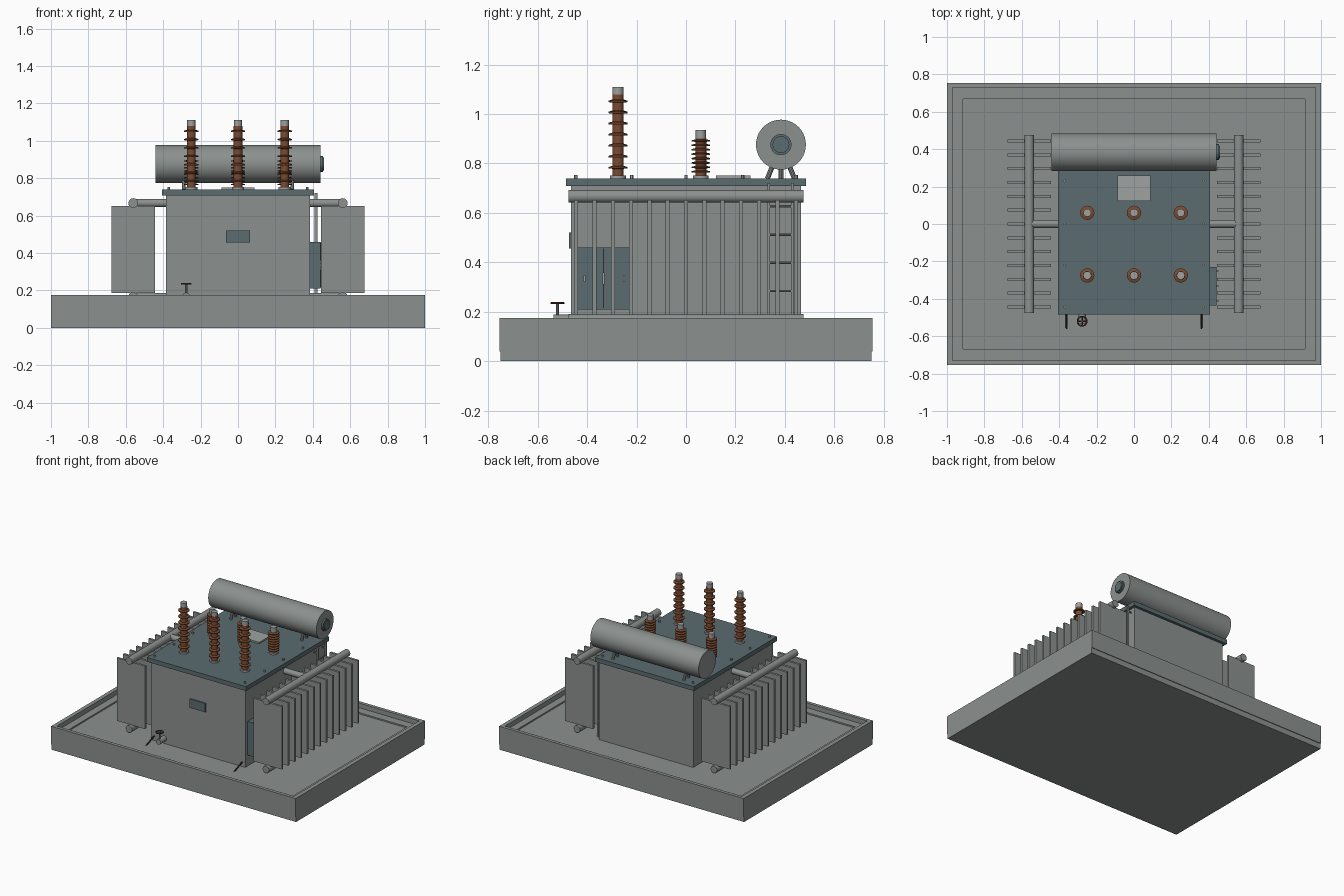
import bpy, bmesh, math
from mathutils import Vector

if "Cube" in bpy.data.objects:
    bpy.data.objects.remove(bpy.data.objects["Cube"])


def material(name, r, g, b):
    m = bpy.data.materials.new(name)
    m.use_nodes = True
    m.diffuse_color = (r, g, b, 1)
    m.node_tree.nodes["Principled BSDF"].inputs["Base Color"].default_value = (r, g, b, 1)
    return m


GREY = material("grey paint", .26, .285, .275)
TEAL = material("blue grey paint", .105, .15, .16)
BROWN = material("brown porcelain", .2, .07, .03)
METAL = material("bare metal", .34, .36, .35)
DARK = material("dark steel", .03, .025, .02)
RUST = material("handwheel brown", .1, .04, .025)


def finish(name, bm, mat, smooth=False):
    bmesh.ops.recalc_face_normals(bm, faces=bm.faces)
    me = bpy.data.meshes.new(name)
    bm.to_mesh(me)
    bm.free()
    me.materials.append(mat)
    ob = bpy.data.objects.new(name, me)
    bpy.context.collection.objects.link(ob)
    if smooth:
        bpy.ops.object.select_all(action='DESELECT')
        ob.select_set(True)
        bpy.context.view_layer.objects.active = ob
        bpy.ops.object.shade_smooth_by_angle(angle=math.radians(35))
    return ob


def box(name, x, y, z, mat):
    """Box from (min, max) pairs."""
    bm = bmesh.new()
    bmesh.ops.create_cube(bm, size=1)
    for v in bm.verts:
        for i, (lo, hi) in enumerate((x, y, z)):
            v.co[i] = lo if v.co[i] < 0 else hi
    return finish(name, bm, mat)


def rod(name, a, b, r, mat, sides=20):
    """Cylinder between two points."""
    a, b = Vector(a), Vector(b)
    bm = bmesh.new()
    bmesh.ops.create_cone(bm, cap_ends=True, segments=sides, radius1=r, radius2=r, depth=(b - a).length)
    q = Vector((0, 0, 1)).rotation_difference(b - a)
    for v in bm.verts:
        v.co = q @ v.co + (a + b) / 2
    return finish(name, bm, mat, True)


def loft(name, rings, mat, smooth=False):
    """Skin of stacked rings, capped at both ends."""
    bm = bmesh.new()
    loops = [[bm.verts.new(p) for p in ring] for ring in rings]
    n = len(loops[0])
    for lo, hi in zip(loops, loops[1:]):
        for i in range(n):
            j = (i + 1) % n
            bm.faces.new((lo[i], lo[j], hi[j], hi[i]))
    bm.faces.new(loops[0])
    bm.faces.new(loops[-1])
    return finish(name, bm, mat, smooth)


def lathe(name, x, y, profile, mat, sides=20):
    turn = [2 * math.pi * i / sides for i in range(sides)]
    return loft(name, [[(x + r * math.cos(t), y + r * math.sin(t), z) for t in turn]
                       for r, z in profile], mat, True)


# Bund tray with raised rim
tray = [(1, .75, 0), (1, .75, .04), (1, .755, .04), (1, .755, .175), (.97, .73, .175),
        (.97, .73, .14), (.915, .668, .14), (.915, .668, .13)]
loft("bund_tray", [[(-x, -y, z), (x, -y, z), (x, y, z), (-x, y, z)] for x, y, z in tray], GREY)

# Tank, cover, hatch and nameplate
box("tank", (-.385, .385), (-.465, .465), (.13, .71), GREY)
box("tank_cover", (-.405, .405), (-.485, .485), (.708, .74), TEAL)
box("cover_hatch", (-.088, .088), (.122, .26), (.74, .751), METAL)
box("nameplate", (-.064, .064), (-.474, -.465), (.455, .52), TEAL)
for x in (-.37, .37):
    for y in (-.445, -.22, 0, .23, .445):
        rod("cover_bolt", (x, y, .735), (x, y, .753), .007, METAL, 6)

# Radiator banks on both sides
FINS = 13
for s, side in ((1, "left"), (-1, "right")):
    for i in range(FINS):
        y = -.444 + .074 * i
        box(side + "_radiator_fin", sorted((s * .445, s * .675)), (y - .008, y + .008), (.187, .652), GREY)
    for z in (.667, .165):
        rod(side + "_radiator_header", (s * .56, -.475, z), (s * .56, .475, z), .026, GREY)
        rod(side + "_radiator_pipe", (s * .38, 0, z), (s * .56, 0, z), .022, GREY)


# Bushings: porcelain with conical sheds, metal terminal on top
def bushing(name, x, y, bottom, top, cap, sheds, core, rim):
    step = (top - bottom) / sheds
    profile = [(core, .74)]
    for i in range(sheds):
        z = bottom + step * i
        t = min(.012, step * .55)
        profile += [(core, z + step * .3), (rim, z + step * .3 + .001),
                    (rim, z + step * .3 + t * .6), (core, z + step * .3 + t)]
    profile.append((core, top))
    lathe(name + "_porcelain", x, y, profile, BROWN)
    rod(name + "_flange", (x, y, .738), (x, y, .752), core + .01, METAL)
    rod(name + "_terminal", (x, y, top), (x, y, cap), core - .001, METAL)


for x in (-.25, 0, .25):
    bushing("high_voltage_bushing", x, -.275, .765, 1.078, 1.11, 7, .023, .038)
    bushing("low_voltage_bushing", x, .06, .757, .9, .935, 8, .022, .038)

# Oil conservator with end gauge and splayed legs
CY, CZ = .384, .876
rod("conservator", (-.442, CY, CZ), (.442, CY, CZ), .101, GREY, 40)
rod("oil_gauge_rim", (.44, CY, CZ), (.454, CY, CZ), .043, TEAL)
rod("oil_gauge_face", (.454, CY, CZ), (.461, CY, CZ), .034, TEAL)
for x in (-.29, .29):
    for foot, head in ((-.055, -.03), (0, 0), (.055, .03)):
        rod("conservator_leg", (x, CY + foot, .738), (x, CY + head, .8), .01, GREY, 10)

# Control cabinet with door seam and handles
box("control_cabinet", (.38, .442), (-.436, -.23), (.21, .46), TEAL)
box("door_seam", (.442, .443), (-.335, -.332), (.215, .455), DARK)
for y, h in ((-.41, .012), (-.333, .024), (-.25, .012)):
    box("door_handle", (.44, .452), (y - .004, y + .004), (.335 - h, .335 + h), METAL)

# Ladder
for y in (.335, .43):
    box("ladder_rail", (.41, .424), (y - .005, y + .005), (.13, .72), GREY)
for i in range(5):
    z = .17 + .114 * i
    rod("ladder_rung", (.417, .335, z), (.417, .43, z), .005, GREY, 8)
for z in (.25, .68):
    for y in (.335, .43):
        rod("ladder_bracket", (.38, y, z), (.417, y, z), .005, GREY, 8)

# Drain valve with handwheel
VX, VY, VZ = -.277, -.52, .235
rod("drain_pipe", (VX, -.46, .168), (VX, -.535, .168), .02, GREY)
rod("valve_stem", (VX, VY, .168), (VX, VY, VZ + .002), .006, GREY, 10)
bpy.ops.mesh.primitive_torus_add(location=(VX, VY, VZ), major_radius=.025, minor_radius=.004,
                                 major_segments=24, minor_segments=8)
wheel = bpy.context.object
wheel.name = "handwheel"
wheel.data.materials.append(RUST)
bpy.ops.object.shade_smooth_by_angle()
for dx, dy in ((.025, 0), (0, .025)):
    rod("handwheel_spoke", (VX - dx, VY - dy, VZ), (VX + dx, VY + dy, VZ), .003, RUST, 8)

# Earthing straps
for x in (-.36, .36):
    rod("earth_strap", (x, -.46, .165), (x, -.56, .128), .005, DARK, 8)
